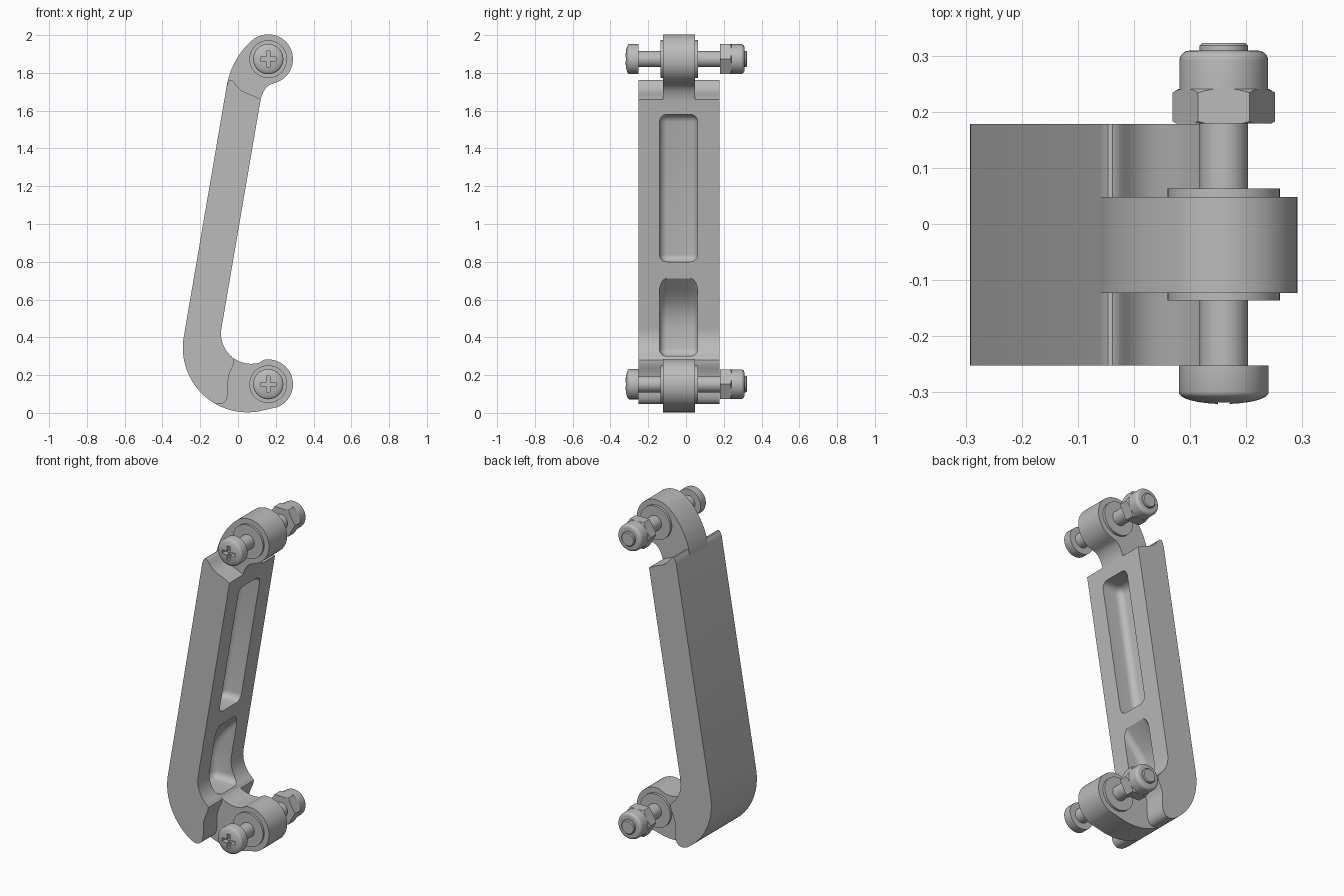
import bpy, bmesh
from math import sin, cos, pi, radians
from mathutils import Vector
from mathutils.geometry import interpolate_bezier

if "Cube" in bpy.data.objects:
    bpy.data.objects.remove(bpy.data.objects["Cube"], do_unlink=True)

GREY = (0.5, 0.5, 0.5, 1)
metal = bpy.data.materials.new("plain_grey")
metal.use_nodes = True
metal.diffuse_color = GREY
metal.node_tree.nodes["Principled BSDF"].inputs["Base Color"].default_value = GREY

BOLT_X, TOP_Z, LOW_Z, LUG_R = 0.16, 1.873, 0.152, 0.131
BODY_Y, LUG_Y = (-0.252, 0.178), (-0.123, 0.048)


def finish(bm, name):
    bmesh.ops.remove_doubles(bm, verts=bm.verts, dist=0.0002)
    bmesh.ops.recalc_face_normals(bm, faces=bm.faces)
    mesh = bpy.data.meshes.new(name)
    bm.to_mesh(mesh)
    bm.free()
    mesh.materials.append(metal)
    ob = bpy.data.objects.new(name, mesh)
    bpy.context.collection.objects.link(ob)
    return ob


def prism(name, profile, y_range):
    """Extrude an (x, z) outline along y."""
    bm = bmesh.new()
    face = bm.faces.new([bm.verts.new((x, y_range[0], z)) for x, z in profile])
    moved = bmesh.ops.extrude_face_region(bm, geom=[face])["geom"]
    verts = [v for v in moved if isinstance(v, bmesh.types.BMVert)]
    bmesh.ops.translate(bm, verts=verts, vec=(0, y_range[1] - y_range[0], 0))
    return finish(bm, name)


def lathe(name, profile, z, steps=48):
    """Revolve an (r, y) outline about the bolt axis at height z."""
    bm = bmesh.new()
    verts = [bm.verts.new((BOLT_X + r, y, z)) for r, y in profile]
    edges = [bm.edges.new(pair) for pair in zip(verts, verts[1:])]
    bmesh.ops.spin(bm, geom=verts + edges, cent=(BOLT_X, 0, z), axis=(0, 1, 0),
                   angle=2 * pi, steps=steps)
    return finish(bm, name)


def box(name, centre, size):
    x, y, z = centre
    w, d, h = (s / 2 for s in size)
    return prism(name, [(x - w, z - h), (x + w, z - h), (x + w, z + h), (x - w, z + h)],
                 (y - d, y + d))


def arc(cx, cz, r, start, end, n=24):
    angles = [radians(start + (end - start) * i / n) for i in range(n + 1)]
    return [(cx + r * cos(a), cz + r * sin(a)) for a in angles]


def bezier(a, b, c, d, n=14):
    pts = interpolate_bezier(*[Vector((*p, 0)) for p in (a, b, c, d)], n)
    return [(p.x, p.y) for p in pts]


def apply_modifiers(ob):
    bpy.context.view_layer.objects.active = ob
    for mod in list(ob.modifiers):
        bpy.ops.object.modifier_apply(modifier=mod.name)


def boolean(ob, cutter, operation="DIFFERENCE"):
    mod = ob.modifiers.new("cut", "BOOLEAN")
    mod.operation, mod.solver, mod.object = operation, "EXACT", cutter
    apply_modifiers(ob)
    bpy.data.objects.remove(cutter, do_unlink=True)


def rounded(ob, width):
    mod = ob.modifiers.new("round", "BEVEL")
    mod.width, mod.segments, mod.limit_method = width, 6, "ANGLE"
    mod.angle_limit = radians(40)
    apply_modifiers(ob)
    return ob


def smooth(ob):
    bpy.ops.object.select_all(action="DESELECT")
    ob.select_set(True)
    bpy.context.view_layer.objects.active = ob
    bpy.ops.object.shade_smooth_by_angle(angle=radians(30))


parts = []

# Wide handle bar with scalloped ends
bar_outline = (
    bezier((-0.06, 1.73), (-0.045, 1.79), (-0.025, 1.755), (-0.01, 1.735), 8)
    + bezier((0, 1.723), (0.03, 1.69), (0.07, 1.69), (0.12, 1.66), 8)
    + arc(0.07, 0.42, 0.16, 170, 230)
    + bezier((-0.02, 0.28), (-0.02, 0.24), (-0.055, 0.22), (-0.052, 0.16), 8)
    + bezier((-0.053, 0.11), (-0.054, 0.06), (-0.08, 0.035), (-0.122, 0.051), 8)
    + arc(0.05, 0.345, 0.342, 238, 170)
)
bar = prism("handle_bar", bar_outline, BODY_Y)

# Two recesses in the inner face of the bar
POCKET_Y = (-0.141, 0.062)
long_pocket = prism("long_pocket", [(-0.15, 0.8), (0.3, 0.8), (0.4, 1.58), (-0.02, 1.58)],
                    POCKET_Y)
boolean(bar, rounded(long_pocket, 0.04))
short_outline = ([(0.2, 0.3), (-0.2, 0.3)]
                 + bezier((-0.205, 0.42), (-0.2, 0.58), (-0.13, 0.62), (-0.03, 0.725), 10)
                 + [(0.2, 0.95)])
short_pocket = prism("short_pocket", short_outline, POCKET_Y)
boolean(bar, rounded(short_pocket, 0.04))
parts.append(bar)

# Narrow lugs at both ends
top_outline = (
    bezier((-0.06, 1.73), (-0.04, 1.85), (0.03, 1.94), (0.085, 1.98))
    + arc(BOLT_X, TOP_Z, LUG_R, 122, -75, 40)
    + bezier((0.185, 1.743), (0.15, 1.735), (0.13, 1.70), (0.12, 1.66))
    + [(0.05, 1.63), (-0.07, 1.66)]
)
parts.append(prism("upper_lug", top_outline, LUG_Y))
low_outline = (
    arc(0.05, 0.345, 0.342, 235, 280)
    + arc(BOLT_X, LOW_Z, LUG_R, -68, 100, 40)
    + arc(0.07, 0.42, 0.16, 285, 235)
)
parts.append(prism("lower_lug", low_outline, LUG_Y))

# Fasteners through each lug
for label, z in (("upper", TOP_Z), ("lower", LOW_Z)):
    parts.append(lathe(label + "_bushing",
                       [(0, -0.136), (0.1, -0.136), (0.1, 0.063), (0, 0.063)], z))

    # Domed screw with a cross recess
    dome = [(0.08 * sin(t * pi / 16), -0.3 - 0.021 * cos(t * pi / 16)) for t in range(9)]
    screw = lathe(label + "_screw", dome + [(0.08, -0.252), (0.043, -0.252), (0.043, 0.318),
                                            (0.038, 0.323), (0, 0.323)], z)
    for size in ((0.084, 0.06, 0.02), (0.02, 0.06, 0.084)):
        boolean(screw, box("slot", (BOLT_X, -0.32, z), size))
    parts.append(screw)

    # Hex nut with chamfered corners and a locking collar
    nut = prism(label + "_nut", arc(BOLT_X, z, 0.091, 0, 300, 5), (0.179, 0.241))
    chamfer = lathe("chamfer", [(0, 0.178), (0.083, 0.178), (0.093, 0.184), (0.093, 0.233),
                                (0.079, 0.2415), (0, 0.2415)], z)
    boolean(nut, chamfer, "INTERSECT")
    parts.append(nut)
    rim = arc(0.061, 0.291, 0.018, 0, 90, 6)
    parts.append(lathe(label + "_nut_collar", [(0, 0.235), (0.079, 0.235)] + rim + [(0, 0.309)], z))

for part in parts:
    smooth(part)
